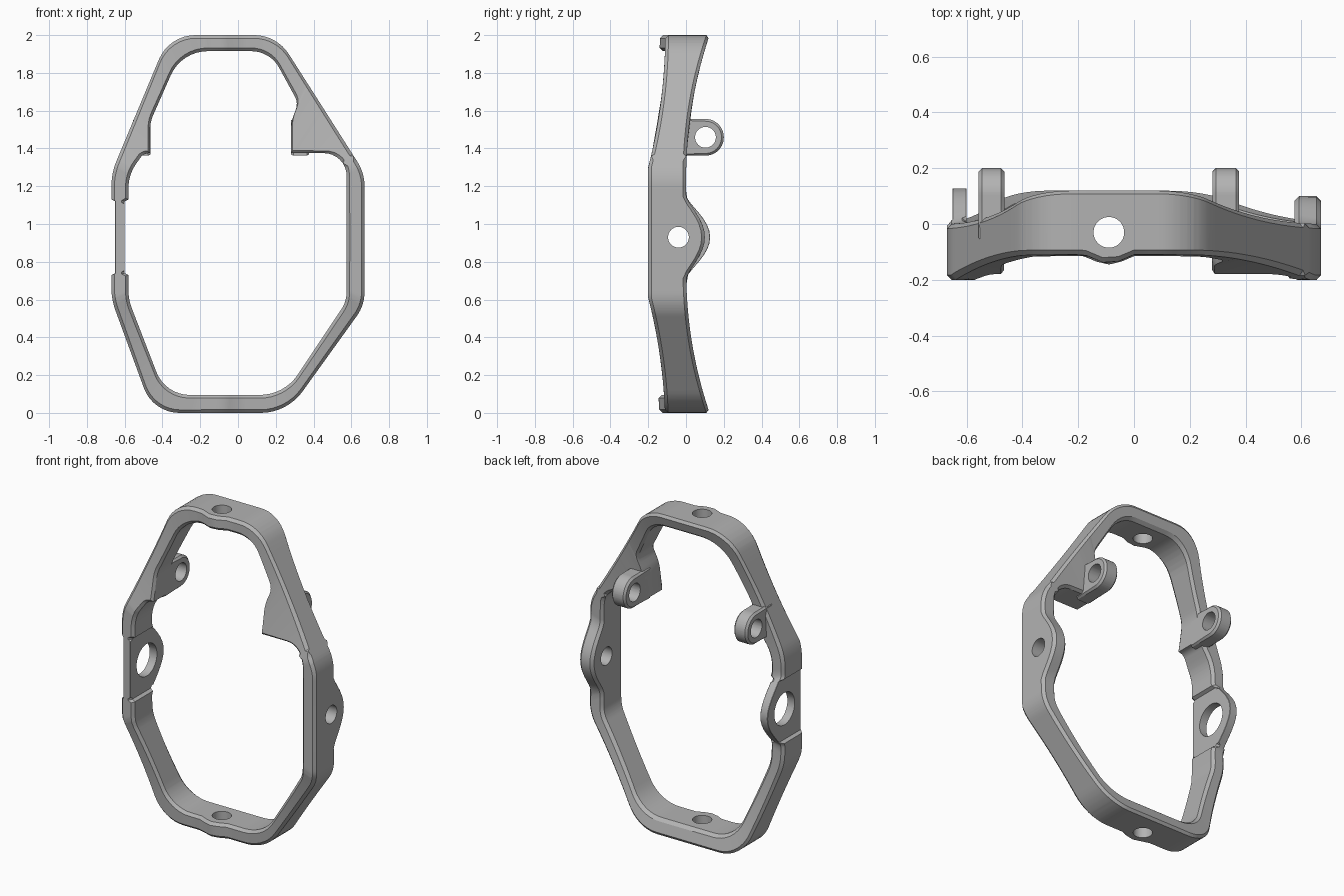
import bpy, bmesh, math
from mathutils import Vector

cube = bpy.data.objects.get("Cube")
if cube:
    bpy.data.objects.remove(cube, do_unlink=True)

grey = bpy.data.materials.new("satin grey")
grey.use_nodes = True
grey.diffuse_color = (0.45, 0.45, 0.45, 1)
grey.node_tree.nodes["Principled BSDF"].inputs["Base Color"].default_value = grey.diffuse_color


def fillet(corners, steps=8):
    """Round each corner (u, v, tangent length) with a circular arc."""
    pts = []
    for i, (u, v, t) in enumerate(corners):
        p = Vector((u, v))
        if t == 0:
            pts.append(p)
            continue
        before = (Vector(corners[i - 1][:2]) - p).normalized()
        after = (Vector(corners[(i + 1) % len(corners)][:2]) - p).normalized()
        a, b = p + before * t, p + after * t
        w = math.sin(before.angle(after) / 2)
        for k in range(steps + 1):
            s = k / steps
            c0, c1, c2 = (1 - s) ** 2, 2 * w * s * (1 - s), s * s
            pts.append((a * c0 + p * c1 + b * c2) / (c0 + c1 + c2))
    return pts


def circle(centre, r, n=40):
    return [Vector(centre) + r * Vector((math.cos(k * math.tau / n), math.sin(k * math.tau / n)))
            for k in range(n)]


def angle(p):
    return math.atan2(p.y, p.x) % math.tau


def radius_at(loop, a):
    """Distance from the centre to a star-shaped loop in direction a."""
    d = Vector((math.cos(a), math.sin(a)))
    for p, q in zip(loop, loop[1:] + loop[:1]):
        span = (angle(q) - angle(p)) % math.tau
        if 1e-6 < span < math.pi and (a - angle(p) + 1e-7) % math.tau <= span + 2e-7:
            return p.cross(q) / d.cross(q - p)


def band(name, outer, inner, centre, low, high, place, c_out, c_in, rays=120):
    """Closed band between two loops, with chamfered rims and varying depth."""
    centre = Vector(centre)
    outer = sorted((p - centre for p in outer), key=angle)
    inner = sorted((p - centre for p in inner), key=angle)
    angles = []
    for a in sorted([angle(p) for p in outer + inner] + [k * math.tau / rays for k in range(rays)]):
        if not angles or a - angles[-1] > 0.002:
            angles.append(a)
    bm = bmesh.new()
    sections = []
    for a in angles:
        ro, ri = radius_at(outer, a), radius_at(inner, a)
        co, ci = (c_out, c_in) if ro - ri > 0.07 or c_in == 0 else (0.002, 0.002)
        d = Vector((math.cos(a), math.sin(a)))
        section = []
        for r, end, inset in ((ro - co, low, 0), (ro, low, co), (ro, high, -co), (ro - co, high, 0),
                              (ri + ci, high, 0), (ri, high, -ci), (ri, low, ci), (ri + ci, low, 0)):
            p = centre + d * r
            section.append(bm.verts.new(place(p.x, p.y, end(p.x, p.y) + inset)))
        sections.append(section)
    for s, t in zip(sections, sections[1:] + sections[:1]):
        for k in range(8):
            j = (k + 1) % 8
            bm.faces.new((s[k], s[j], t[j], t[k]))
    bmesh.ops.remove_doubles(bm, verts=bm.verts, dist=1e-5)
    bmesh.ops.recalc_face_normals(bm, faces=bm.faces)
    mesh = bpy.data.meshes.new(name)
    bm.to_mesh(mesh)
    bm.free()
    mesh.materials.append(grey)
    obj = bpy.data.objects.new(name, mesh)
    bpy.context.collection.objects.link(obj)
    return obj


def activate(obj):
    bpy.ops.object.select_all(action="DESELECT")
    obj.select_set(True)
    bpy.context.view_layer.objects.active = obj


def drill(obj, centre, r, length, rotation):
    bpy.ops.mesh.primitive_cylinder_add(vertices=40, radius=r, depth=length,
                                        location=centre, rotation=rotation)
    cutter = bpy.context.object
    cutter.data.materials.append(grey)
    cutter.hide_render = True
    activate(obj)
    mod = obj.modifiers.new("hole", "BOOLEAN")
    mod.operation, mod.solver, mod.object = "DIFFERENCE", "EXACT", cutter
    bpy.ops.object.modifier_apply(modifier=mod.name)
    bpy.data.objects.remove(cutter, do_unlink=True)


def swell(d, width, power=1.5):
    return max(0, 1 - (d / width) ** 2) ** power


# Depth of the frame: bowed front and back, with swellings around the holes
def front_depth(x, z):
    s = min(1, max(0, (abs(z - 0.955) - 0.345) / 0.7))
    bump = 0.03 * swell(x + 0.09, 0.09) if abs(z - 1) > 0.8 else 0
    return -0.2 + 0.09 * (1 - (1 - s) ** 2) - bump


def back_depth(x, z):
    bow = 0.125 * (max(0, abs(z - 1) - 0.2) / 0.8) ** 2.2
    height = 0.1 if x > 0 else 0.128
    return bow + (height * swell(z - 0.93, 0.22) if abs(x) > 0.5 else 0)


# Frame outline, with the thinned plate on the right side
outer = fillet([
    (-0.365, 2, 0.14), (0.205, 2, 0.12), (0.67, 1.27, 0.07), (0.67, 0.57, 0.07),
    (0.26, 0, 0.14), (-0.45, 0, 0.14), (-0.67, 0.6, 0.06),
    (-0.67, 0.73, 0), (-0.65, 0.74, 0), (-0.65, 1.12, 0), (-0.67, 1.13, 0), (-0.67, 1.27, 0.07)])
# Inner outline, with the two bosses that carry the lugs
inner = fillet([
    (-0.30, 1.915, 0.14), (0.17, 1.915, 0.1), (0.32, 1.64, 0.04), (0.28, 1.54, 0.05),
    (0.28, 1.375, 0), (0.575, 1.375, 0.12), (0.575, 0.59, 0.05), (0.245, 0.095, 0.13),
    (-0.385, 0.095, 0.13), (-0.58, 0.6, 0.05),
    (-0.58, 0.73, 0), (-0.60, 0.74, 0), (-0.60, 1.12, 0), (-0.58, 1.13, 0),
    (-0.58, 1.26, 0.07), (-0.50, 1.375, 0.03), (-0.465, 1.375, 0), (-0.465, 1.54, 0.04)])
frame = band("frame", outer, inner, (0, 0.93), front_depth, back_depth,
             lambda u, v, w: (u, w, v), 0.017, 0.017)

# Mounting holes through the sides, top and bottom
drill(frame, (0.6, -0.04, 0.93), 0.055, 0.4, (0, math.pi / 2, 0))
drill(frame, (-0.6, -0.04, 0.93), 0.1, 0.4, (0, math.pi / 2, 0))
drill(frame, (-0.09, -0.03, 1), 0.055, 2.4, (0, 0, 0))

# Lugs on the back
lug_outline = fillet([(-0.06, 1.362, 0), (0.2, 1.362, 0.096), (0.2, 1.556, 0.096), (-0.06, 1.556, 0)], 12)
parts = [frame]
for name, x0, x1 in (("left_lug", 0.281, 0.377), ("right_lug", -0.557, -0.464)):
    parts.append(band(name, lug_outline, circle((0.103, 1.459), 0.055), (0.103, 1.459),
                      lambda u, v: x0, lambda u, v: x1, lambda u, v, w: (w, u, v), 0.012, 0, 60))

for part in parts:
    activate(part)
    bpy.ops.object.shade_smooth_by_angle(angle=math.radians(28))
